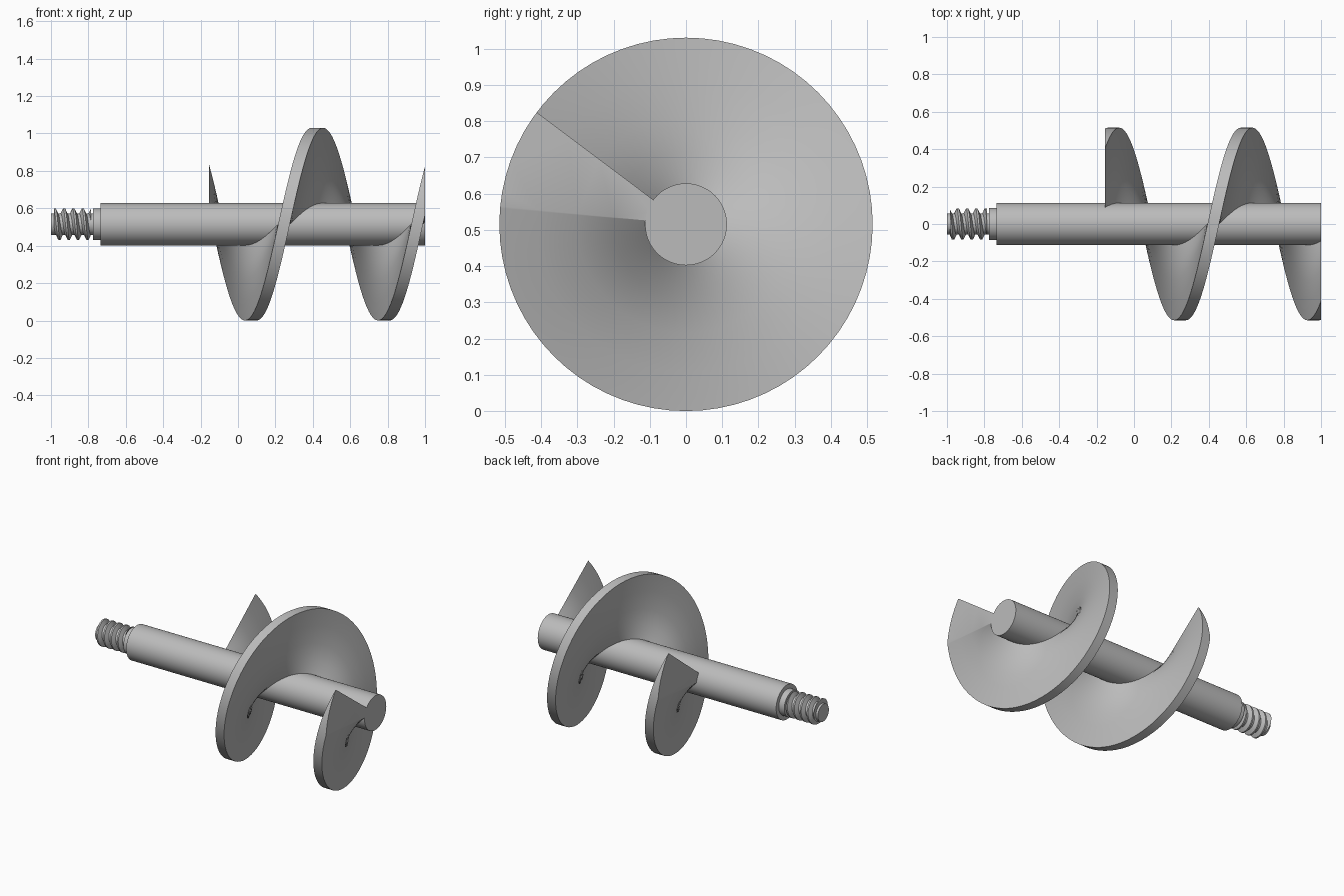
import bpy, bmesh
from math import cos, sin, pi, radians
from mathutils import Vector

if "Cube" in bpy.data.objects:
    bpy.data.objects.remove(bpy.data.objects["Cube"])

AXIS_Z = 0.515

steel = bpy.data.materials.new("grey steel")
steel.use_nodes = True
GREY = (0.5, 0.5, 0.5, 1)
steel.diffuse_color = GREY
steel.node_tree.nodes["Principled BSDF"].inputs["Base Color"].default_value = GREY


def finish(bm, name):
    bmesh.ops.recalc_face_normals(bm, faces=bm.faces)
    mesh = bpy.data.meshes.new(name)
    bm.to_mesh(mesh)
    bm.free()
    mesh.materials.append(steel)
    obj = bpy.data.objects.new(name, mesh)
    obj.location.z = AXIS_Z
    bpy.context.collection.objects.link(obj)
    bpy.ops.object.select_all(action='DESELECT')
    obj.select_set(True)
    bpy.context.view_layer.objects.active = obj
    bpy.ops.object.shade_smooth_by_angle(angle=radians(35))
    return obj


def turned(name, profile, sides=48):
    """Solid of revolution about x from (x, radius) points, with flat end caps."""
    bm = bmesh.new()
    rings = [[bm.verts.new((x, r * cos(2 * pi * i / sides), r * sin(2 * pi * i / sides)))
              for i in range(sides)] for x, r in profile]
    for a, b in zip(rings, rings[1:]):
        for i in range(sides):
            j = (i + 1) % sides
            bm.faces.new((a[i], a[j], b[j], b[i]))
    bm.faces.new(rings[0])
    bm.faces.new(rings[-1])
    return finish(bm, name)


def helix(name, section, x0, pitch, start, turns, hand, steps, cuts):
    """Sweep a closed (x, radius) section along a helix, then trim it flat at both cuts."""
    bm = bmesh.new()
    rings = []
    for i in range(int(turns * steps) + 1):
        t = i / steps
        a = start + hand * 2 * pi * t
        rings.append([bm.verts.new((x0 + pitch * t + x, r * cos(a), r * sin(a)))
                      for x, r in section])
    n = len(section)
    for a, b in zip(rings, rings[1:]):
        for i in range(n):
            j = (i + 1) % n
            bm.faces.new((a[i], a[j], b[j], b[i]))
    bm.faces.new(rings[0])
    bm.faces.new(rings[-1])
    for x, side in zip(cuts, (-1, 1)):
        cut = bmesh.ops.bisect_plane(
            bm, geom=bm.verts[:] + bm.edges[:] + bm.faces[:], dist=1e-6,
            plane_co=Vector((x, 0, 0)), plane_no=Vector((side, 0, 0)), clear_outer=True)
        rim = [e for e in cut["geom_cut"] if isinstance(e, bmesh.types.BMEdge)]
        bmesh.ops.triangle_fill(bm, edges=rim, use_beauty=True)
    return finish(bm, name)


# Main shaft and its stepped, threaded stub
turned("shaft", [(-0.735, 0.113), (1.0, 0.113)])
turned("collar", [(-0.775, 0.085), (-0.73, 0.085)])
turned("stub_core", [(-1.0, 0.057), (-0.77, 0.057)], 32)

# Wide spiral blade, passing the back (+y) at x = -0.11
HALF = 0.031
PITCH = 0.712
radii = [0.1, 0.2, 0.3, 0.41, 0.515]
blade = [(-HALF, r) for r in radii] + [(HALF, r) for r in reversed(radii)]
helix("spiral_blade", blade, -0.11 - PITCH / 2, PITCH, pi, 2.4, -1, 72, (-0.155, 1.0))

# Small screw thread on the stub
thread = [(-0.021, 0.05), (-0.005, 0.084), (0.005, 0.084), (0.021, 0.05)]
helix("stub_thread", thread, -1.03, 0.05, pi / 2, 5.2, 1, 32, (-0.985, -0.785))
